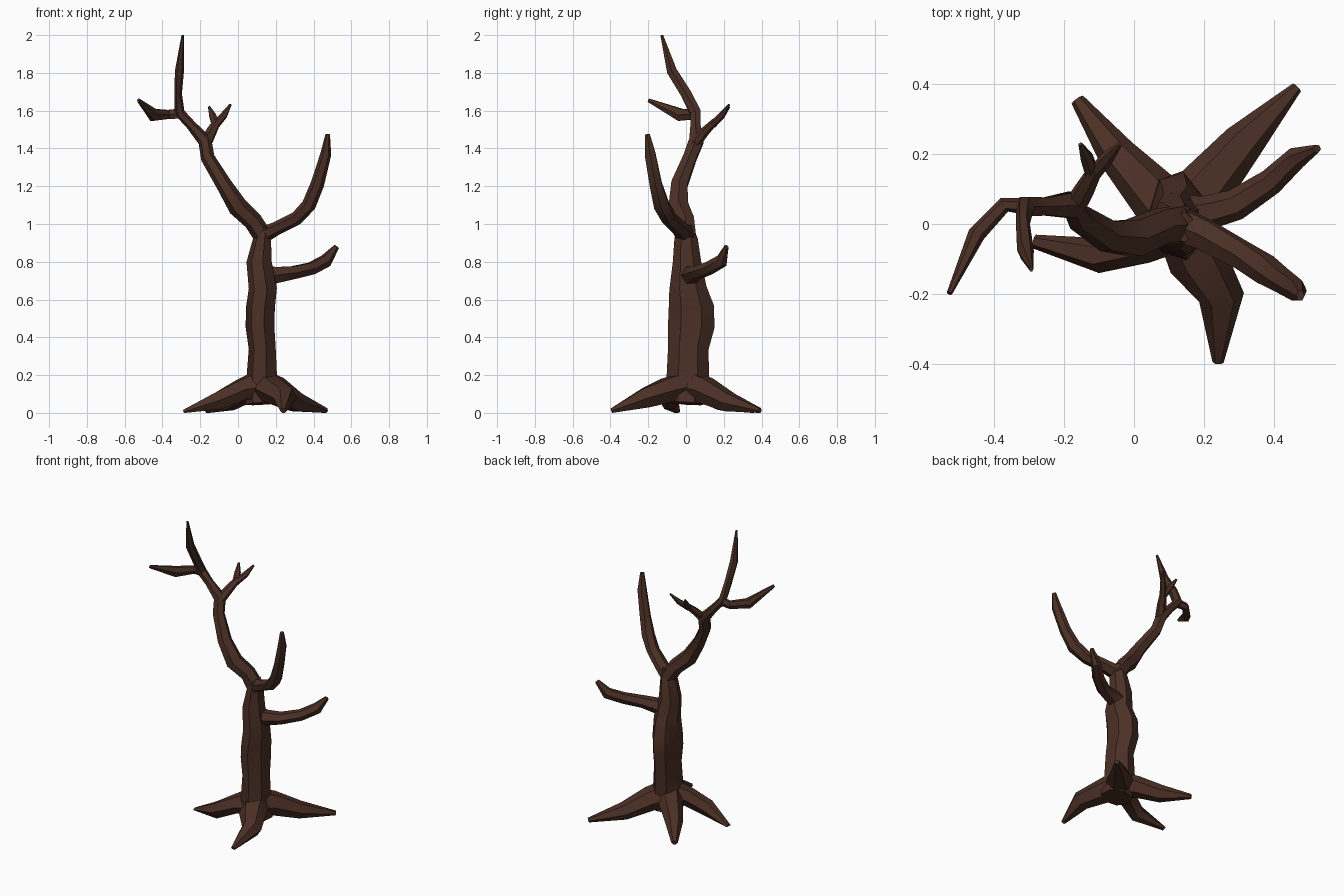
import bpy, bmesh, math
from mathutils import Vector

bark = bpy.data.materials.new("dark_brown_bark")
bark.diffuse_color = (0.07, 0.029, 0.019, 1)


def limb(name, pts, ref=(0, 1, 0), sides=6):
    """Loft a faceted tube through (x, y, z, half_width, half_depth) stations."""
    ref = Vector(ref)
    bm = bmesh.new()
    centres = [Vector(p[:3]) for p in pts]
    rings = []
    for i, p in enumerate(pts):
        a, b = centres[max(i - 1, 0)], centres[min(i + 1, len(pts) - 1)]
        t = (b - a).normalized()
        side = t.cross(ref).normalized()
        up = side.cross(t)
        ring = []
        for k in range(sides):
            ang = 2 * math.pi * k / sides
            co = centres[i] + side * math.cos(ang) * p[3] + up * math.sin(ang) * p[4] * 1.1
            co.z = min(max(co.z, 0), 2)
            ring.append(bm.verts.new(co))
        rings.append(ring)
    for r0, r1 in zip(rings, rings[1:]):
        for k in range(sides):
            n = (k + 1) % sides
            bm.faces.new((r0[k], r0[n], r1[n], r1[k]))
    bm.faces.new(rings[0][::-1])
    bm.faces.new(rings[-1])
    bmesh.ops.recalc_face_normals(bm, faces=bm.faces)
    me = bpy.data.meshes.new(name)
    bm.to_mesh(me)
    bm.free()
    me.materials.append(bark)
    ob = bpy.data.objects.new(name, me)
    bpy.context.collection.objects.link(ob)
    bpy.ops.object.select_all(action='DESELECT')
    ob.select_set(True)
    bpy.context.view_layer.objects.active = ob
    bpy.ops.object.shade_smooth_by_angle(angle=math.radians(35))
    return ob


# Trunk
limb("trunk", [
    (0.14, 0.00, 0.05, 0.10, 0.09), (0.13, 0.01, 0.19, 0.085, 0.105),
    (0.132, 0.012, 0.34, 0.075, 0.10), (0.12, 0.028, 0.46, 0.08, 0.115),
    (0.123, 0.028, 0.56, 0.08, 0.112), (0.135, 0.01, 0.66, 0.078, 0.092),
    (0.115, 0.005, 0.80, 0.07, 0.07), (0.13, 0.00, 0.92, 0.05, 0.058),
    (0.14, -0.01, 0.99, 0.035, 0.04)], sides=7)

# Tall left bough, ending in the highest tip
limb("left_bough", [
    (0.135, 0.0, 0.93, 0.05, 0.055), (0.08, -0.005, 1.015, 0.05, 0.05),
    (0.0, -0.04, 1.09, 0.053, 0.055), (-0.075, -0.035, 1.21, 0.042, 0.045),
    (-0.16, 0.02, 1.35, 0.037, 0.037), (-0.175, 0.055, 1.44, 0.037, 0.04),
    (-0.25, 0.05, 1.525, 0.026, 0.027), (-0.31, 0.05, 1.59, 0.028, 0.03),
    (-0.317, 0.0, 1.69, 0.02, 0.03), (-0.31, -0.075, 1.81, 0.024, 0.028),
    (-0.293, -0.128, 2.0, 0.006, 0.008)])
limb("left_side_twig", [
    (-0.30, 0.05, 1.585, 0.025, 0.028), (-0.37, 0.055, 1.58, 0.022, 0.025),
    (-0.45, -0.03, 1.578, 0.025, 0.034), (-0.527, -0.198, 1.655, 0.008, 0.01)],
    ref=(0, 0, 1))

# Forked twig behind the left bough
limb("fork_stem", [
    (-0.17, 0.05, 1.43, 0.03, 0.03), (-0.14, 0.10, 1.49, 0.025, 0.027),
    (-0.11, 0.155, 1.545, 0.018, 0.02)], ref=(1, 0, 0))
for side, x, z, mx in (("left", -0.153, 1.62, -0.135), ("right", -0.04, 1.632, -0.075)):
    limb(f"fork_{side}_tip", [
        (-0.118, 0.14, 1.525, 0.02, 0.02), (mx, 0.19, 1.575, 0.018, 0.018),
        (x, 0.228, z, 0.006, 0.006)], ref=(1, 0, 0))

# Right bough
limb("right_bough", [
    (0.13, 0.0, 0.94, 0.045, 0.05), (0.20, -0.03, 0.975, 0.036, 0.045),
    (0.31, -0.09, 1.03, 0.036, 0.04), (0.375, -0.13, 1.10, 0.038, 0.042),
    (0.42, -0.16, 1.21, 0.036, 0.034), (0.465, -0.19, 1.37, 0.029, 0.03),
    (0.475, -0.205, 1.475, 0.012, 0.014)])

# Lower right branch
limb("lower_branch", [
    (0.11, 0.02, 0.72, 0.07, 0.07), (0.20, 0.03, 0.73, 0.05, 0.045),
    (0.29, 0.055, 0.742, 0.045, 0.035), (0.39, 0.12, 0.765, 0.038, 0.033),
    (0.465, 0.19, 0.805, 0.032, 0.034), (0.522, 0.215, 0.88, 0.012, 0.014)],
    ref=(0, 0, 1))

# Spreading roots
roots = {
    "left_root": [(0.12, 0.0, 0.14, 0.08, 0.09), (0.02, -0.05, 0.125, 0.065, 0.055),
                  (-0.10, -0.09, 0.065, 0.05, 0.05), (-0.285, -0.05, 0.005, 0.02, 0.012)],
    "front_root": [(0.14, 0.0, 0.14, 0.08, 0.08), (0.18, -0.10, 0.12, 0.085, 0.065),
                   (0.25, -0.21, 0.08, 0.065, 0.055), (0.24, -0.395, 0.01, 0.016, 0.014)],
    "back_right_root": [(0.13, 0.02, 0.14, 0.09, 0.08), (0.20, 0.10, 0.12, 0.08, 0.07),
                        (0.31, 0.23, 0.055, 0.06, 0.05), (0.465, 0.39, 0.012, 0.016, 0.014)],
    "back_left_root": [(0.13, 0.0, 0.14, 0.09, 0.08), (0.05, 0.09, 0.12, 0.075, 0.06),
                       (-0.05, 0.20, 0.06, 0.055, 0.05), (-0.162, 0.355, 0.012, 0.02, 0.014)],
}
for name, pts in roots.items():
    limb(name, pts, ref=(0, 0, 1))
